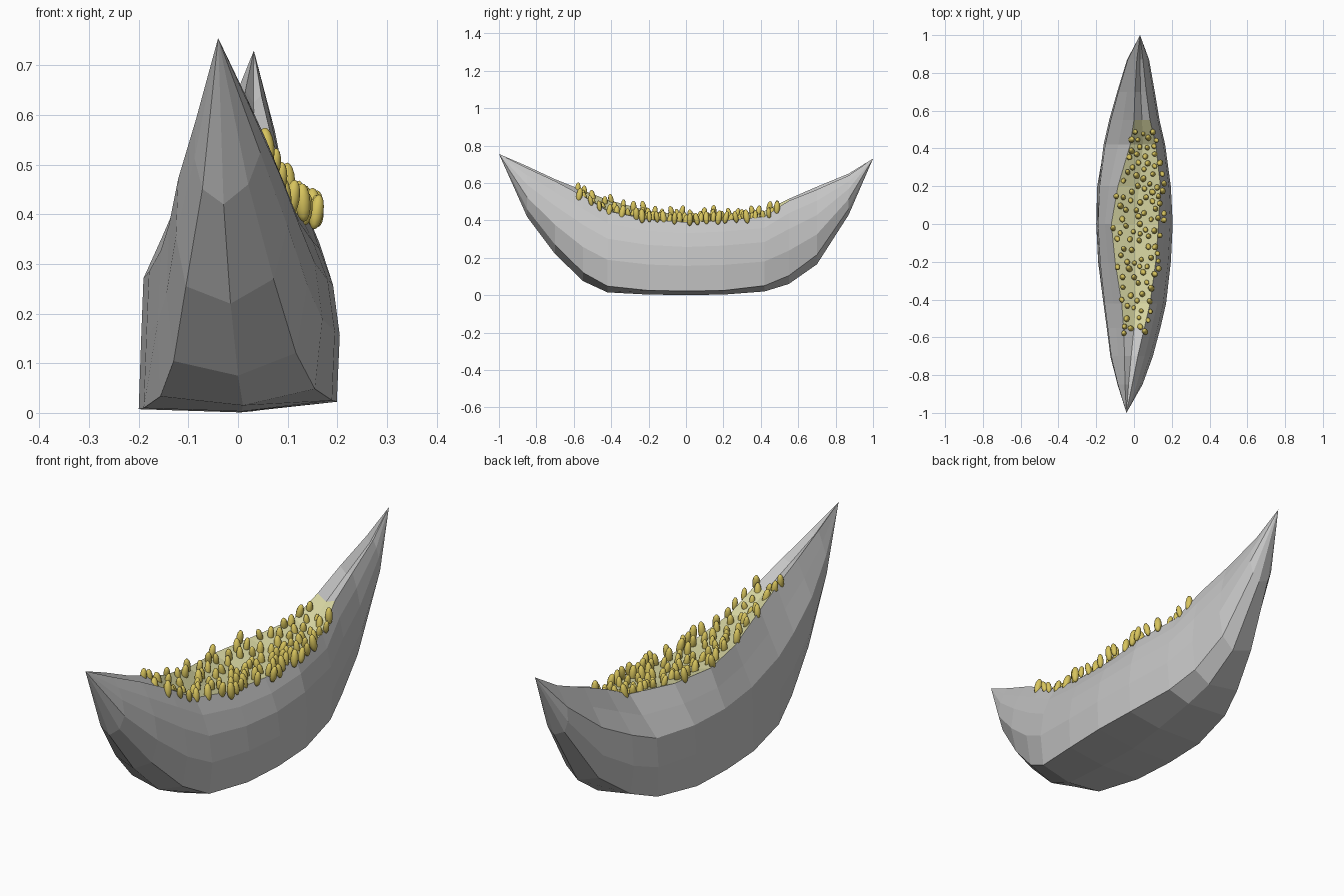
import bpy, bmesh, math, random
from mathutils import Matrix, Euler

if "Cube" in bpy.data.objects:
    bpy.data.objects.remove(bpy.data.objects["Cube"])

random.seed(4)


def material(name, rgb):
    m = bpy.data.materials.new(name)
    m.diffuse_color = (*rgb, 1)
    m.use_nodes = True
    m.node_tree.nodes["Principled BSDF"].inputs["Base Color"].default_value = m.diffuse_color
    return m


GRAY = material("gray flesh", (0.56, 0.56, 0.56))
PALE = material("pale yellow pulp", (0.68, 0.67, 0.36))
GOLD = material("golden seed", (0.68, 0.55, 0.11))


def finish(bm, name, mats):
    me = bpy.data.meshes.new(name)
    bm.to_mesh(me)
    bm.free()
    for m in mats:
        me.materials.append(m)
    ob = bpy.data.objects.new(name, me)
    bpy.context.collection.objects.link(ob)
    return ob


# Stations along the slice: y, bottom z, outer left/right x, rim left x/z, rim right x/z
S = [
    (-.85, .42, -.09, .045, -.048, .69, -.01, .68),
    (-.70, .22, -.13, .10, -.05, .62, .02, .61),
    (-.55, .075, -.15, .14, -.055, .56, .055, .53),
    (-.42, .015, -.168, .17, -.065, .51, .085, .45),
    (-.20, .003, -.19, .195, -.10, .45, .115, .405),
    (0, .001, -.20, .205, -.12, .43, .13, .39),
    (.20, .003, -.195, .195, -.085, .43, .14, .40),
    (.42, .02, -.17, .165, -.02, .45, .115, .42),
    (.55, .06, -.14, .135, 0, .515, .085, .505),
    (.70, .165, -.095, .11, .005, .58, .065, .565),
    (.87, .43, -.04, .08, .015, .65, .047, .64),
]


def section(y, zb, xl, xr, lx, lz, rx, rz):
    end = min(1, max(0, abs(y) - .3) / .55)
    pts = [((lx + rx) / 2, y, (lz + rz) / 2 - .02), (lx, y, lz)]
    low = .97 - .3 * end
    lift = .015 + .1 * end
    mx = (lx + rx) / 2
    left = [(.42, .82), (.88, .63), (.94, .34)]
    right = [(1, .40), (.82, .66), (.45, .85)]
    for f, h in left:
        pts.append((lx + (xl - lx) * f, y, zb + (lz - zb) * h))
    pts.append((mx + (xl - mx) * (low + .03), y, zb + lift * (lz - zb)))
    pts.append((mx, y, zb))
    pts.append((mx + (xr - mx) * low, y, zb + (lift + .04) * (rz - zb)))
    for f, h in right:
        pts.append((rx + (xr - rx) * f, y, zb + (rz - zb) * h))
    pts.append((rx, y, rz))
    return pts


# Fruit slice: lofted sections drawn to a point at both ends
bm = bmesh.new()
rings = [[bm.verts.new(p) for p in section(*s)] for s in S]
n = len(rings[0])
for k, (a, b) in enumerate(zip(rings, rings[1:])):
    for i in range(n):
        j = (i + 1) % n
        f = bm.faces.new((a[i], a[j], b[j], b[i]))
        if i in (0, n - 1) and 2 <= k <= 7:
            f.material_index = 1
for ring, tip in ((rings[0], (-.04, -1, .755)), (rings[-1], (.032, 1, .73))):
    t = bm.verts.new(tip)
    for i in range(n):
        bm.faces.new((ring[i], ring[(i + 1) % n], t))
bmesh.ops.recalc_face_normals(bm, faces=bm.faces[:])
finish(bm, "fruit_slice", [GRAY, PALE])


def rim(y):
    """Interpolated rim: left x, left z, right x, right z."""
    for a, b in zip(S, S[1:]):
        if a[0] <= y <= b[0]:
            t = (y - a[0]) / (b[0] - a[0])
            return [p + (q - p) * t for p, q in zip(a[4:], b[4:])]


# Seeds: upright ovals scattered over the pulp, spaced apart, sunk deeper mid-pulp
bm = bmesh.new()
placed = []
for _ in range(4000):
    if len(placed) >= 108:
        break
    y = random.uniform(-.59, .49)
    lx, lz, rx, rz = rim(y)
    u = random.uniform(0, 1.12)
    x = lx + (rx - lx) * u
    if any(math.hypot(x - px, y - py) < .033 for px, py in placed):
        continue
    placed.append((x, y))
    mid = max(0, 1 - abs(2 * u - 1))
    z = lz + (rz - lz) * u - .038 * mid + .018 - .05 * max(0, abs(y) - .2)
    rot = Euler((random.uniform(-.25, .25), random.uniform(-.2, .2), 0)).to_matrix().to_4x4()
    s = random.uniform(.85, 1.15)
    mat = Matrix.Translation((x, y, z)) @ rot @ Matrix.Diagonal((.014 * s, .015 * s, .034 * s, 1))
    bmesh.ops.create_uvsphere(bm, u_segments=10, v_segments=8, radius=1, matrix=mat)
for f in bm.faces:
    f.smooth = True
finish(bm, "seeds", [GOLD])
